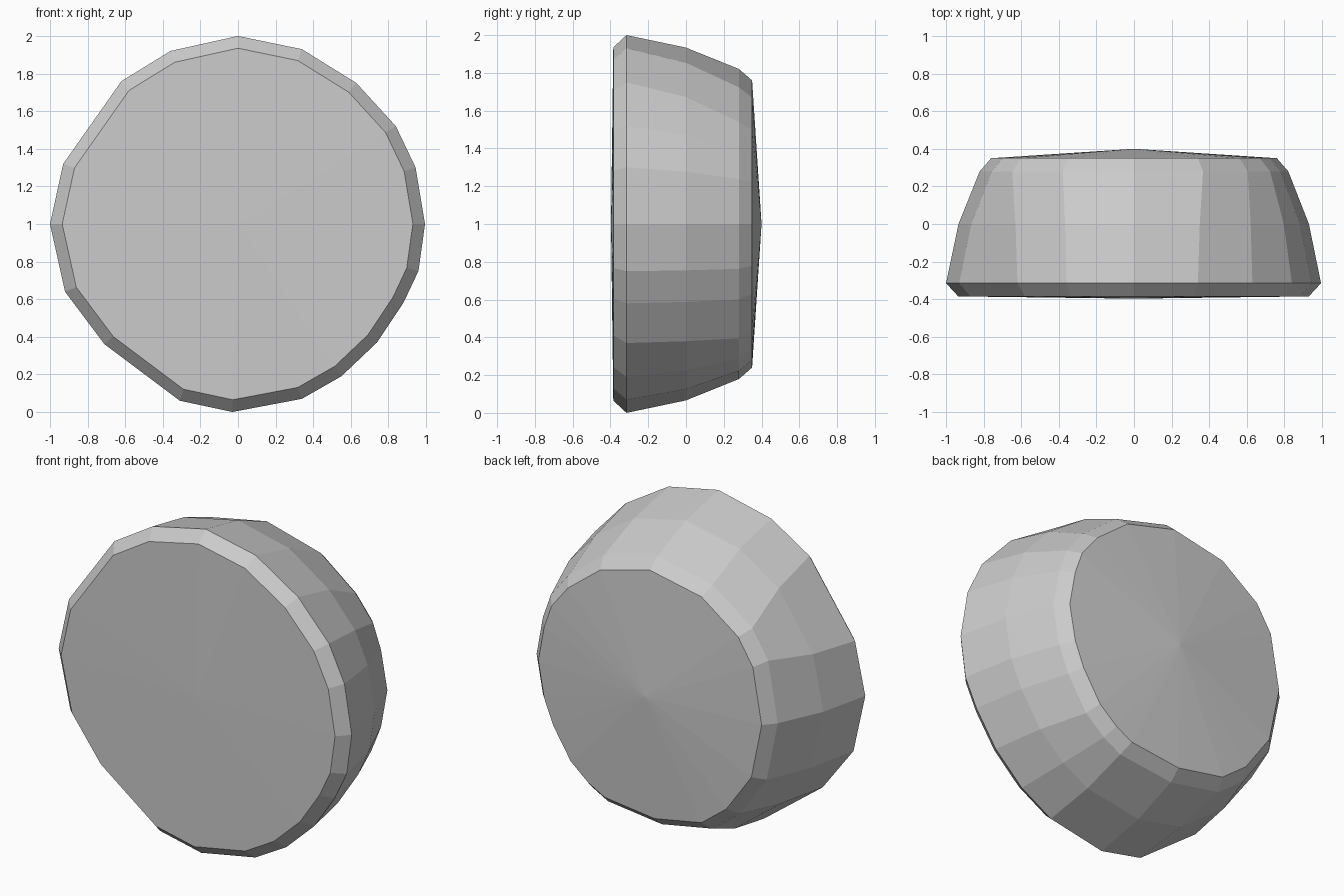
import bpy, bmesh

if "Cube" in bpy.data.objects:
    bpy.data.objects.remove(bpy.data.objects["Cube"])

# Matching outline points (x, z from the centre): wide front rim and smaller back ring
rim = [(0, 1), (.34, .93), (.63, .75), (.84, .52), (.945, .30), (.995, 0), (.96, -.25),
       (.88, -.42), (.74, -.63), (.55, -.81), (.34, -.93), (-.03, -1), (-.31, -.94),
       (-.71, -.64), (-.92, -.36), (-1, 0), (-.93, .32), (-.62, .76), (-.36, .92)]
back = [(0, .76), (.34, .67), (.56, .50), (.67, .36), (.72, .22), (.76, 0), (.72, -.22),
        (.66, -.37), (.54, -.56), (.42, -.66), (.31, -.72), (-.03, -.76), (-.35, -.70),
        (-.52, -.57), (-.69, -.33), (-.76, .01), (-.70, .35), (-.60, .51), (-.35, .69)]


def scaled(points, s):
    return [(x * s, z * s) for x, z in points]


def blend(a, b, t):
    return [(p[0] + (q[0] - p[0]) * t, p[1] + (q[1] - p[1]) * t) for p, q in zip(a, b)]


# Cross-sections from front to back
shoulder = scaled(back, 1.08)
sections = [(-.385, scaled(rim, .935)), (-.315, rim), (0, blend(rim, shoulder, .37)),
            (.28, shoulder), (.35, back)]

bm = bmesh.new()
rings = [[bm.verts.new((x, y, z + 1)) for x, z in pts] for y, pts in sections]
n = len(rim)

# Side walls
for a, b in zip(rings, rings[1:]):
    for i in range(n):
        j = (i + 1) % n
        bm.faces.new((a[i], a[j], b[j], b[i]))

# Nearly flat front and shallow conical back
for ring, y in ((rings[0], -.397), (rings[-1], .4)):
    tip = bm.verts.new((0, y, 1))
    for i in range(n):
        bm.faces.new((ring[i], ring[(i + 1) % n], tip))

bmesh.ops.recalc_face_normals(bm, faces=bm.faces[:])
mesh = bpy.data.meshes.new("tapered_disc")
bm.to_mesh(mesh)
bm.free()
obj = bpy.data.objects.new("tapered_disc", mesh)
bpy.context.collection.objects.link(obj)
